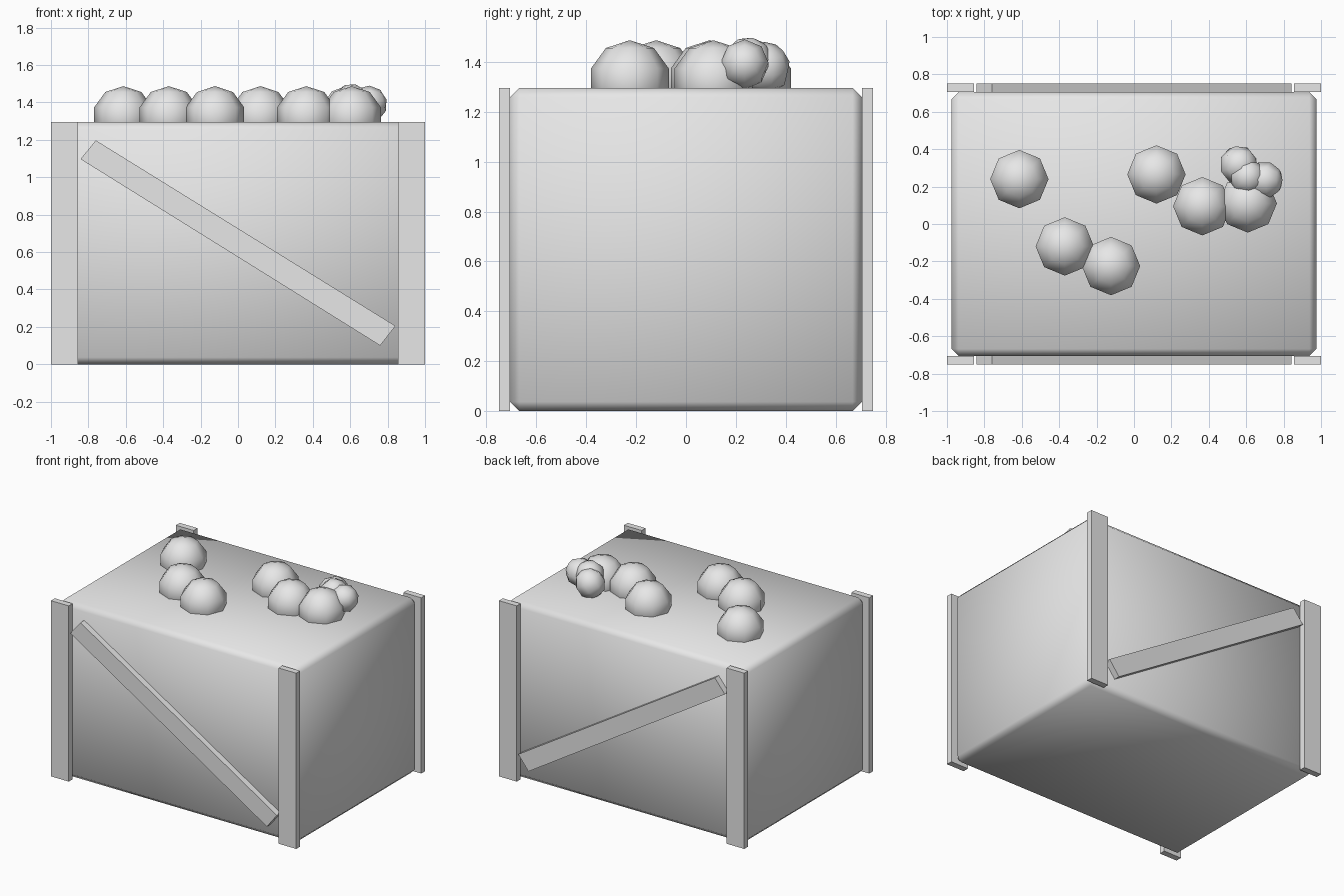
import bpy
import bmesh
from math import radians
from mathutils import Matrix, Vector

cube = bpy.data.objects.get("Cube")
if cube:
    bpy.data.objects.remove(cube, do_unlink=True)

GREY = (0.8, 0.8, 0.8, 1.0)
grey = bpy.data.materials.new("plain_grey")
grey.use_nodes = True
grey.diffuse_color = GREY
grey.node_tree.nodes["Principled BSDF"].inputs["Base Color"].default_value = GREY

HEIGHT = 1.295
FACE_Y = 0.705   # outer face of the crate body
OUTER_Y = 0.75   # outer face of the boards


def add_object(name, bm, smooth=False):
    bmesh.ops.recalc_face_normals(bm, faces=bm.faces)
    for face in bm.faces:
        face.smooth = smooth
    mesh = bpy.data.meshes.new(name)
    bm.to_mesh(mesh)
    bm.free()
    mesh.materials.append(grey)
    obj = bpy.data.objects.new(name, mesh)
    bpy.context.collection.objects.link(obj)
    return obj


def box(name, low, high, bevel=0, smooth=False):
    low, high = Vector(low), Vector(high)
    bm = bmesh.new()
    place = Matrix.Translation((low + high) / 2) @ Matrix.Diagonal((*(high - low), 1))
    bmesh.ops.create_cube(bm, size=1, matrix=place)
    if bevel:
        bmesh.ops.bevel(bm, geom=bm.edges[:], offset=bevel, segments=1,
                        affect='EDGES', profile=0.5)
    return add_object(name, bm, smooth)


def ball(name, centre, radius, tilt=(0, 0)):
    bm = bmesh.new()
    turn = Matrix.Rotation(radians(tilt[1]), 4, 'Z') @ Matrix.Rotation(radians(tilt[0]), 4, 'Y')
    bmesh.ops.create_uvsphere(bm, u_segments=8, v_segments=5, radius=radius,
                              matrix=Matrix.Translation(centre) @ turn)
    return add_object(name, bm, True)


# Crate body with softly shaded chamfers
box("crate_body", (-0.975, -FACE_Y, 0), (0.975, FACE_Y, HEIGHT), 0.037, True)

# Corner posts and diagonal braces, on the front and back
for side, sy in (("front", -1), ("back", 1)):
    y_low, y_high = sorted((sy * FACE_Y, sy * OUTER_Y))
    for hand, x in (("right", -1.0), ("left", 0.855)):
        box(f"{side}_{hand}_post", (x, y_low, 0), (x + 0.145, y_high, HEIGHT))

    bm = bmesh.new()
    outline = [(-0.76, 1.197), (-0.842, 1.097), (0.76, 0.1), (0.842, 0.205)]
    face = bm.faces.new([bm.verts.new((x, y_low, z)) for x, z in outline])
    grown = bmesh.ops.extrude_face_region(bm, geom=[face], use_keep_orig=True)
    moved = [v for v in grown["geom"] if isinstance(v, bmesh.types.BMVert)]
    bmesh.ops.translate(bm, verts=moved, vec=(0, y_high - y_low, 0))
    add_object(f"{side}_brace", bm)

# Round contents sitting half sunk in the top
spots = [(-0.613, 0.24), (-0.37, -0.12), (-0.123, -0.225),
         (0.12, 0.265), (0.365, 0.095), (0.608, 0.11)]
for i, (x, y) in enumerate(spots, 1):
    ball(f"large_ball_{i}", (x, y, 1.323), 0.164)

# Small clustered lobes
ball("small_lobe_back", (0.56, 0.315, 1.375), 0.105, (35, 20))
ball("small_lobe_top", (0.607, 0.25, 1.4), 0.1, (15, 40))
ball("small_lobe_side", (0.697, 0.235, 1.39), 0.1, (75, 0))
